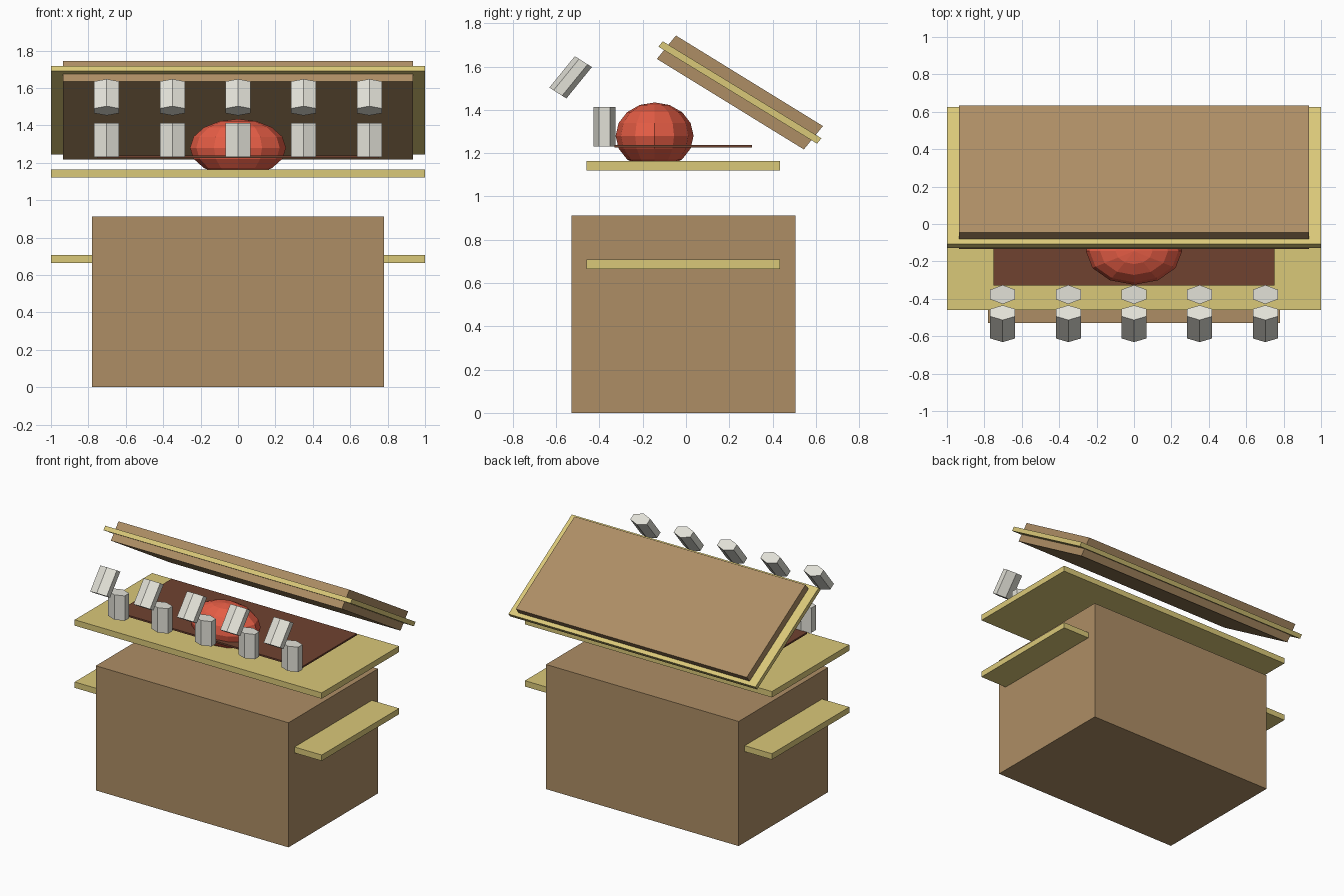
import bpy, bmesh, math
from mathutils import Matrix, Vector

if "Cube" in bpy.data.objects:
    bpy.data.objects.remove(bpy.data.objects["Cube"])


def material(name, rgb):
    m = bpy.data.materials.new(name)
    m.diffuse_color = (*rgb, 1)
    m.use_nodes = True
    m.node_tree.nodes["Principled BSDF"].inputs["Base Color"].default_value = m.diffuse_color
    return m


WOOD = material("wood", (0.42, 0.27, 0.13))
GOLD = material("gold_trim", (0.70, 0.58, 0.19))
DARK = material("dark_lining", (0.16, 0.055, 0.03))
RED = material("red", (0.79, 0.11, 0.06))
BONE = material("tooth_white", (0.76, 0.75, 0.68))


def add(name, bm, mat, matrix):
    bm.transform(matrix)
    bmesh.ops.recalc_face_normals(bm, faces=bm.faces)
    me = bpy.data.meshes.new(name)
    bm.to_mesh(me)
    bm.free()
    me.materials.append(mat)
    ob = bpy.data.objects.new(name, me)
    bpy.context.collection.objects.link(ob)
    return ob


def frame(centre, width, u, v):
    """Unit shape placed by its x width plus depth and height vectors (y, z)."""
    return Matrix(((width, 0, 0, centre[0]),
                   (0, u[0], v[0], centre[1]),
                   (0, u[1], v[1], centre[2]),
                   (0, 0, 0, 1)))


def slab(name, mat, centre, width, u, v):
    bm = bmesh.new()
    bmesh.ops.create_cube(bm, size=1)
    return add(name, bm, mat, frame(centre, width, u, v))


def box(name, mat, x, y0, y1, z0, z1):
    return slab(name, mat, (0, (y0 + y1) / 2, (z0 + z1) / 2), 2 * x,
                (y1 - y0, 0), (0, z1 - z0))


def tooth(name, centre, u, v):
    # six-sided prism with corners pointing front and back
    bm = bmesh.new()
    bmesh.ops.create_cone(bm, cap_ends=True, segments=6, radius1=0.5,
                          radius2=0.5, depth=1)
    tip = max(bm.verts, key=lambda w: w.co.y).co
    if tip.y < 0.49:
        bm.transform(Matrix.Rotation(math.radians(30), 4, 'Z'))
    return add(name, bm, BONE, frame(centre, 0.134 / math.cos(math.pi / 6), u, v))


# chest body, gold band and rim
box("chest_body", WOOD, 0.78, -0.53, 0.505, 0, 0.912)
box("body_band", GOLD, 1.0, -0.46, 0.435, 0.665, 0.708)
box("rim", GOLD, 1.0, -0.46, 0.435, 1.12, 1.163)
box("mouth_lining", DARK, 0.75, -0.33, 0.305, 1.226, 1.238)

# faceted red ball in the mouth
bm = bmesh.new()
bmesh.ops.create_uvsphere(bm, u_segments=12, v_segments=8, radius=1)
add("red_ball", bm, RED, frame((0, -0.145, 1.28), 0.257, (0.18, 0), (0, 0.154)))

# open lid, slightly sheared, with its gold trim
LID = (0, 0.249, 1.48)
slab("lid", WOOD, LID, 1.87, (0.679, -0.418), (0.088, 0.108))
slab("lid_trim", GOLD, LID, 2.0, (0.733, -0.448), (0.02, 0.025))

# two rows of teeth
for i in range(5):
    x = (i - 2) * 0.351
    tooth(f"lower_tooth_{i + 1}", (x, -0.377, 1.322), (0.102, 0), (0, 0.182))
    tooth(f"upper_tooth_{i + 1}", (x, -0.533, 1.55), (0.079, -0.05), (0.118, 0.145))
